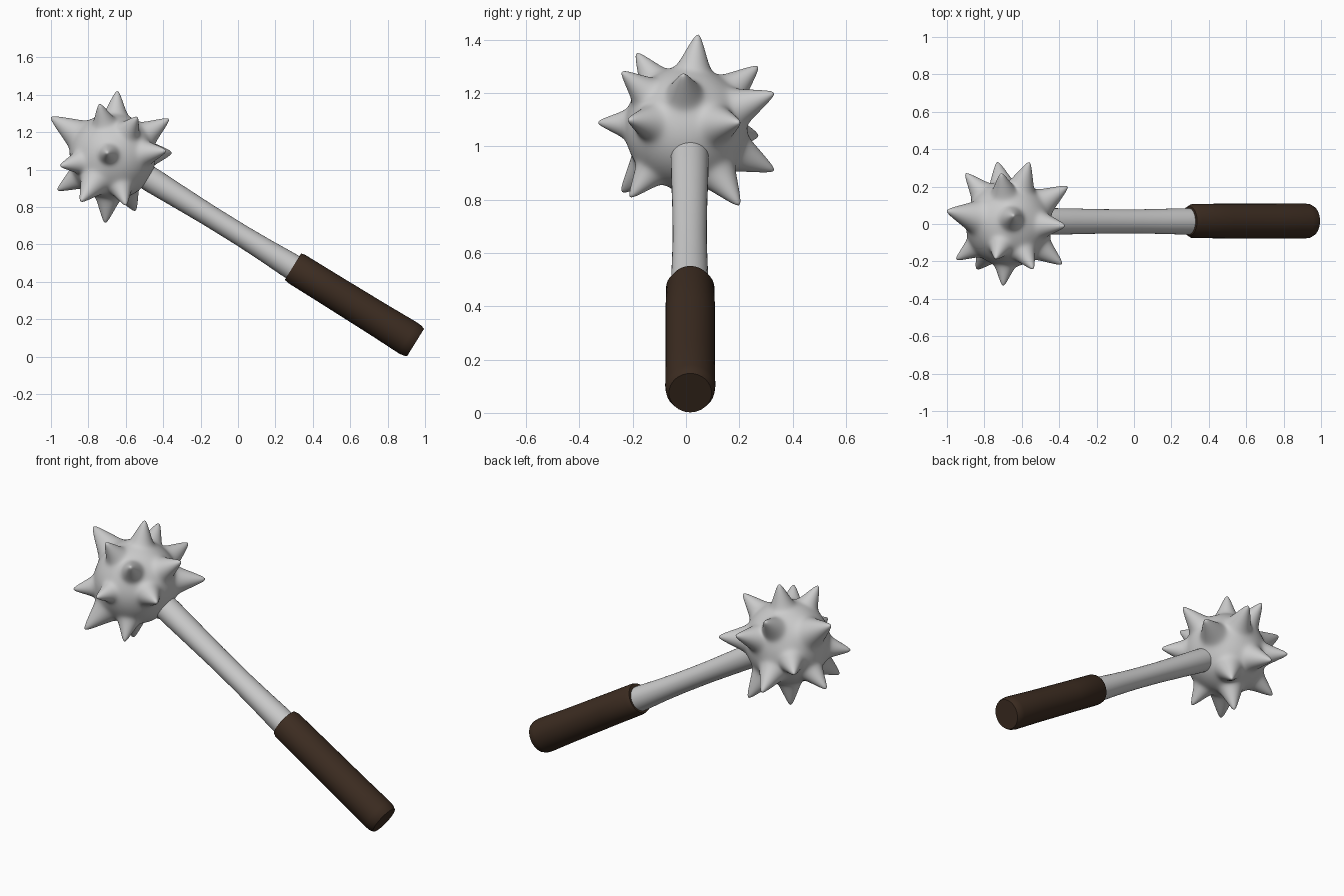
import bpy, bmesh, math
from mathutils import Vector

if "Cube" in bpy.data.objects:
    bpy.data.objects.remove(bpy.data.objects["Cube"])


def add_object(name, bm, angle, color=None):
    bmesh.ops.recalc_face_normals(bm, faces=bm.faces[:])
    me = bpy.data.meshes.new(name)
    bm.to_mesh(me)
    bm.free()
    ob = bpy.data.objects.new(name, me)
    bpy.context.collection.objects.link(ob)
    if color:
        mat = bpy.data.materials.new(name + "_material")
        mat.diffuse_color = color
        mat.use_nodes = True
        mat.node_tree.nodes["Principled BSDF"].inputs["Base Color"].default_value = mat.diffuse_color
        me.materials.append(mat)
    bpy.ops.object.select_all(action='DESELECT')
    ob.select_set(True)
    bpy.context.view_layer.objects.active = ob
    bpy.ops.object.shade_smooth_by_angle(angle=math.radians(angle))
    return ob


def tapered_bar(name, start, end, sections, angle, color=None, sides=32):
    """Loft of oval rings; sections are (fraction, y radius, radius in the xz plane)."""
    start, end = Vector(start), Vector(end)
    d = (end - start).normalized()
    n = Vector((-d.z, 0, d.x))
    bm = bmesh.new()
    rings = []
    for t, ry, rn in sections:
        c = start.lerp(end, t)
        rings.append([bm.verts.new(c + n * rn * math.cos(a) + Vector((0, ry * math.sin(a), 0)))
                      for a in (2 * math.pi * i / sides for i in range(sides))])
    for a, b in zip(rings, rings[1:]):
        for i in range(sides):
            j = (i + 1) % sides
            bm.faces.new((a[i], a[j], b[j], b[i]))
    bm.faces.new(rings[0])
    bm.faces.new(rings[-1])
    return add_object(name, bm, angle, color)


# Spiked head: a ball pulled out into softly blended cones
CENTRE = Vector((-0.67, 0.0, 1.07))
CORE = 0.228
TIPS = [
    (-0.645, 0.045, 1.42), (-1.00, 0.07, 1.28), (-0.37, -0.01, 1.27),
    (-0.70, -0.33, 1.09), (-0.74, -0.185, 1.35), (-0.71, 0.27, 1.30),
    (-0.54, -0.24, 1.28), (-0.56, 0.33, 1.20), (-0.73, 0.33, 0.91),
    (-0.355, 0.20, 1.09), (-0.385, -0.215, 1.10), (-0.90, 0.27, 1.04),
    (-0.95, -0.19, 1.02), (-0.965, 0.06, 0.89), (-0.71, 0.03, 0.715),
    (-0.55, 0.20, 0.78), (-0.60, -0.21, 0.81), (-0.84, -0.24, 0.83),
]
spikes = []
for t in TIPS:
    v = Vector(t) - CENTRE
    spikes.append((v.normalized(), v.length))

HALF = math.radians(24)   # half angle of each cone
ROUND = 0.035             # tip rounding
SOFT = 0.013              # blend between cone and ball
bm = bmesh.new()
bmesh.ops.create_icosphere(bm, subdivisions=7, radius=1)
for v in bm.verts:
    u = v.co.normalized()
    total = 1.0
    for axis, length in spikes:
        c = u.dot(axis)
        if c > 0.7:
            th = math.acos(min(1.0, c))
            th = math.sqrt(th * th + ROUND * ROUND) - ROUND
            r = length * math.sin(HALF) / math.sin(HALF + th)
            total += math.exp((r - CORE) / SOFT)
    v.co = CENTRE + u * (CORE + SOFT * math.log(total))
add_object("spiked_head", bm, 60)

# Shaft
tapered_bar("shaft", (-0.56, 0.014, 1.005), (0.33, 0.014, 0.455),
            [(0, 0.07, 0.066), (0.12, 0.071, 0.067), (0.25, 0.069, 0.063),
             (0.45, 0.065, 0.058), (0.65, 0.064, 0.058), (0.8, 0.067, 0.062),
             (0.92, 0.07, 0.068), (1, 0.071, 0.07)], 50)

# Grip
tapered_bar("grip", (0.294, 0.016, 0.481), (0.949, 0.016, 0.075),
            [(0, 0.078, 0.083), (0.03, 0.091, 0.088), (0.3, 0.093, 0.089),
             (0.7, 0.093, 0.092), (0.94, 0.094, 0.096), (0.975, 0.091, 0.093),
             (1, 0.08, 0.086)], 35, (0.045, 0.025, 0.015, 1))
